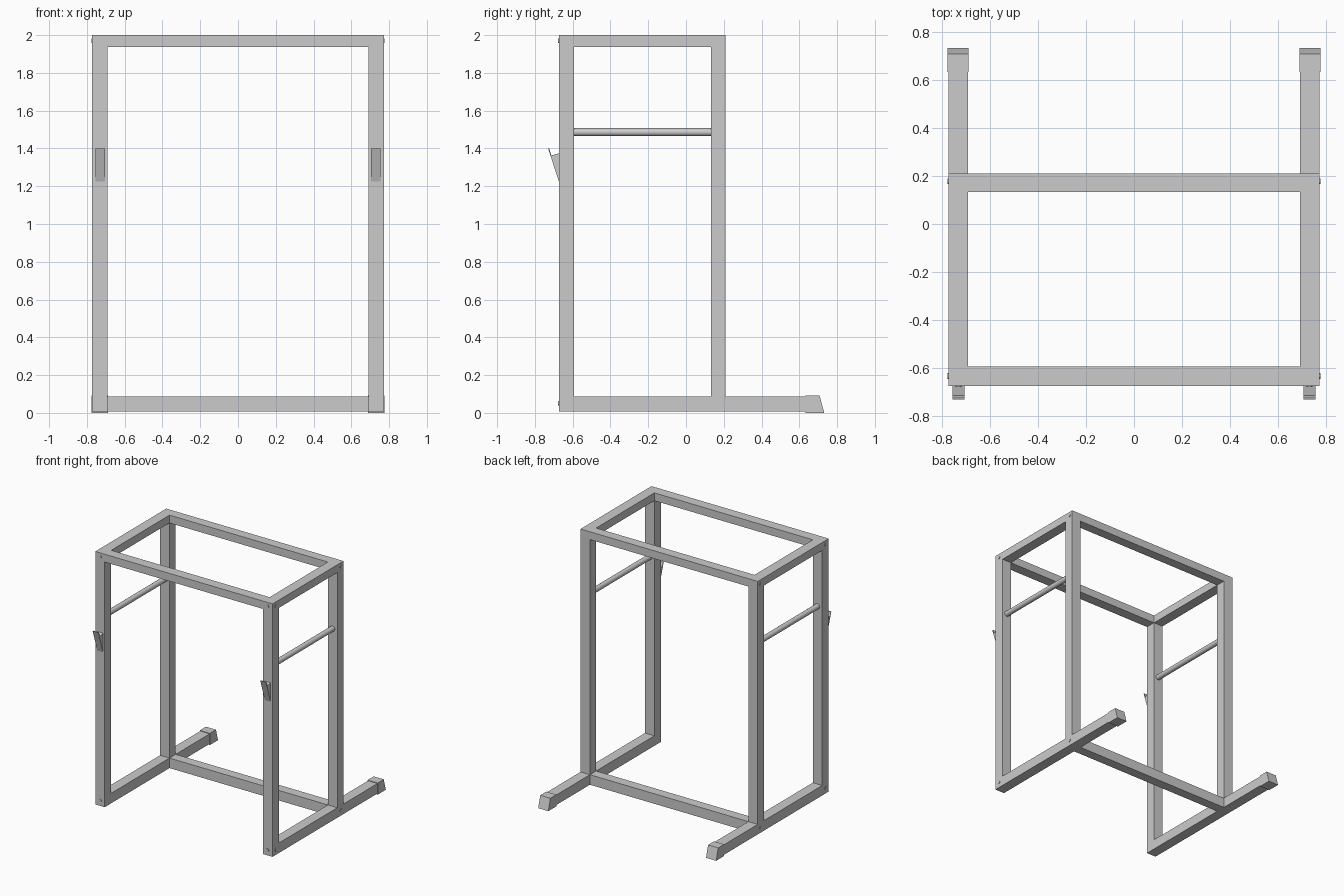
import bpy, bmesh
from mathutils import Vector

cube = bpy.data.objects.get("Cube")
if cube:
    bpy.data.objects.remove(cube, do_unlink=True)

steel = bpy.data.materials.new("grey_steel")
steel.use_nodes = True
GREY = (0.6, 0.6, 0.6, 1)
steel.diffuse_color = GREY
steel.node_tree.nodes["Principled BSDF"].inputs["Base Color"].default_value = GREY


def finish(name, bm):
    bmesh.ops.recalc_face_normals(bm, faces=bm.faces)
    mesh = bpy.data.meshes.new(name)
    bm.to_mesh(mesh)
    bm.free()
    mesh.materials.append(steel)
    obj = bpy.data.objects.new(name, mesh)
    bpy.context.collection.objects.link(obj)
    return obj


def box(name, x, y, z):
    bm = bmesh.new()
    bmesh.ops.create_cube(bm, size=1)
    for v in bm.verts:
        v.co = [(lo + hi) / 2 + c * (hi - lo) for c, (lo, hi) in zip(v.co, (x, y, z))]
    return finish(name, bm)


def extrude_x(name, profile, x):
    """Side profile of (y, z) points carried across an x range."""
    bm = bmesh.new()
    face = bm.faces.new([bm.verts.new((x[0], y, z)) for y, z in profile])
    new = bmesh.ops.extrude_face_region(bm, geom=[face])["geom"]
    bmesh.ops.translate(bm, vec=(x[1] - x[0], 0, 0),
                        verts=[v for v in new if isinstance(v, bmesh.types.BMVert)])
    return finish(name, bm)


def cylinder(name, start, end, radius, sides=24):
    start, end = Vector(start), Vector(end)
    bm = bmesh.new()
    bmesh.ops.create_cone(bm, cap_ends=True, segments=sides, radius1=radius,
                          radius2=radius, depth=(end - start).length)
    turn = (end - start).to_track_quat("Z", "Y")
    for v in bm.verts:
        v.co = turn @ v.co + (start + end) / 2
    obj = finish(name, bm)
    for p in obj.data.polygons:
        p.use_smooth = len(p.vertices) == 4
    return obj


def span(side, lo, hi):
    return tuple(sorted((side * lo, side * hi)))


# Shared tube positions
INNER, OUTER = 0.69, 0.772
FRONT, REAR = (-0.673, -0.592), (0.133, 0.21)
BASE, TOP = (0.008, 0.087), (1.938, 2.0)

# Cross beams between the two sides
for label, y in (("front", FRONT), ("rear", REAR)):
    box(label + "_top_beam", (-OUTER, OUTER), y, TOP)
box("rear_base_beam", (-INNER, INNER), REAR, BASE)

for label, s in (("left", 1), ("right", -1)):
    tube = span(s, INNER, OUTER)
    # Upright frame and floor rail
    box(label + "_front_post", tube, FRONT, (BASE[0], TOP[0]))
    box(label + "_rear_post", tube, REAR, (BASE[1], TOP[0]))
    box(label + "_top_rail", tube, (FRONT[1], REAR[0]), TOP)
    box(label + "_floor_rail", tube, (FRONT[1], 0.64), BASE)

    # Slanted end cap on the rear foot
    extrude_x(label + "_foot_cap",
              [(0.632, 0), (0.732, 0), (0.707, 0.092), (0.632, 0.092)],
              span(s, 0.687, 0.775))

    # Side hanging bar
    cylinder(label + "_side_bar", (s * 0.73, FRONT[1], 1.486),
             (s * 0.73, REAR[0], 1.486), 0.021)

    # Front hook: a wedge with an upright lip
    extrude_x(label + "_hook",
              [(FRONT[0], 1.225), (-0.73, 1.4), (-0.724, 1.4),
               (-0.713, 1.363), (FRONT[0], 1.374)], span(s, 0.705, 0.755))

    # Bolt heads on the outer sides and on the front posts
    for level, z in (("lower", 0.05), ("upper", 1.969)):
        for place, y in (("front", -0.632), ("rear", 0.178)):
            cylinder(f"{label}_{place}_{level}_side_bolt", (s * (OUTER - 0.005), y, z),
                     (s * (OUTER + 0.004), y, z), 0.012, 12)
        cylinder(f"{label}_{level}_front_bolt", (s * 0.73, FRONT[0] + 0.005, z),
                 (s * 0.73, FRONT[0] - 0.004, z), 0.012, 12)
